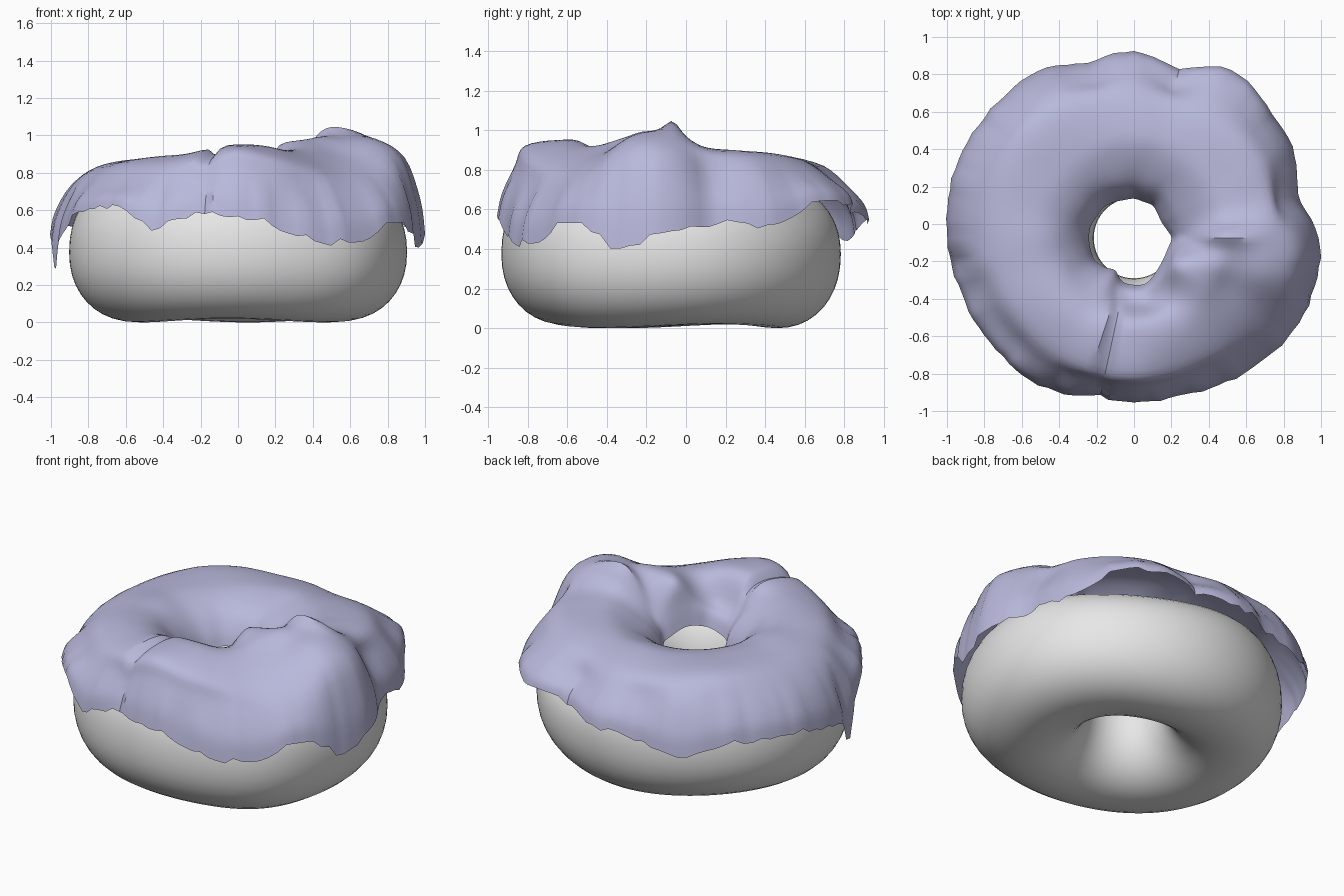
import bpy, bmesh, math, random

if "Cube" in bpy.data.objects:
    bpy.data.objects.remove(bpy.data.objects["Cube"])
random.seed(4)

CY = -0.075          # ring centre in y
N = 120              # steps around the ring


def material(name, rgb):
    m = bpy.data.materials.new(name)
    m.diffuse_color = (*rgb, 1)
    m.use_nodes = True
    m.node_tree.nodes["Principled BSDF"].inputs["Base Color"].default_value = m.diffuse_color
    return m


def catmull(a, b, c, d, t):
    return 0.5 * (2*b + (c-a)*t + (2*a-5*b+4*c-d)*t*t + (3*b-a-3*c+d)*t**3)


def around(table, deg):
    """Smooth periodic lookup in a table with one value every 15 degrees."""
    n = len(table)
    u = (deg % 360) / 360 * n
    i = int(u)
    return catmull(*[table[(i + k) % n] for k in (-1, 0, 1, 2)], u - i)


def along(points, sub):
    """Smooth open curve through (r, z) points."""
    p = [points[0]] + points + [points[-1]]
    out = []
    for i in range(1, len(p) - 2):
        for s in range(sub):
            out.append(tuple(catmull(p[i-1][k], p[i][k], p[i+1][k], p[i+2][k], s / sub)
                             for k in (0, 1)))
    return out + [points[-1]]


def bump(deg, at, width):
    d = (deg - at + 180) % 360 - 180
    return math.exp(-(d / width) ** 2)


def ring_object(name, profile, closed, mat, angle):
    """Sweep an angle-dependent (r, z) profile around the ring."""
    bm = bmesh.new()
    rows = []
    for i in range(N):
        deg = 360 * i / N
        a = math.radians(deg)
        rows.append([bm.verts.new((r*math.cos(a), CY + r*math.sin(a), z))
                     for r, z in profile(deg)])
    m = len(rows[0])
    for i in range(N):
        p, q = rows[i], rows[(i + 1) % N]
        for j in range(m if closed else m - 1):
            k = (j + 1) % m
            bm.faces.new((p[j], p[k], q[k], q[j]))
    bmesh.ops.recalc_face_normals(bm, faces=bm.faces)
    # outward / upward normals
    top = max(bm.faces, key=lambda f: f.calc_center_median().z)
    if top.normal.z < 0:
        bmesh.ops.reverse_faces(bm, faces=bm.faces)
    me = bpy.data.meshes.new(name)
    bm.to_mesh(me)
    bm.free()
    me.materials.append(mat)
    ob = bpy.data.objects.new(name, me)
    bpy.context.collection.objects.link(ob)
    bpy.ops.object.select_all(action='DESELECT')
    ob.select_set(True)
    bpy.context.view_layer.objects.active = ob
    bpy.ops.object.shade_smooth_by_angle(angle=math.radians(angle))
    return ob


# Dough: rounded ring, slightly lumpy, with a bulge at the front right
def dough_profile(deg):
    a = math.radians(deg)
    outer = 0.88 + 0.023 * math.cos(2*a) + 0.045 * bump(deg, 317, 22)
    inner = 0.215
    mid, half = (outer + inner) / 2, (outer - inner) / 2
    pts = []
    for j in range(40):
        t = 2 * math.pi * j / 40
        c, s = math.cos(t), math.sin(t)
        e = 2 / 2.15
        r = mid + half * math.copysign(abs(c) ** e, c)
        z = 0.375 + (0.4 if s > 0 else 0.365) * math.copysign(abs(s) ** e, s)
        if s > 0:
            z -= 0.09 * bump(deg, 60, 50) * s
        else:
            z += 0.01 * math.sin(3*a + 0.3) * -s
        pts.append((r, max(z, 0)))
    return pts


ring_object("dough_ring", dough_profile, True, material("plain dough", (0.8, 0.8, 0.8)), 60)

# Icing: draped sheet; one value every 15 degrees from +x towards +y
EDGE_R = [.99, .91, .98, 1.0, 1.04, .94, 1.0, .97, 1.03, 1.03, 1.03, 1.02,
          1.0, .975, .96, .945, .93, .88, .88, .88, .91, .95, .99, 1.0]
EDGE_Z = [.5, .53, .52, .62, .63, .59, .55, .5, .44, .52, .52, .5,
          .45, .5, .6, .62, .51, .57, .57, .51, .43, .45, .55, .4]
TOP_Z = [1.0, .92, .9, .89, .88, .87, .87, .86, .86, .86, .86, .86,
         .87, .87, .88, .89, .9, .93, .95, .94, .91, .9, .92, .98]
HOLE_R = [.2, .18, .17, .18, .2, .2, .21, .21, .22, .23, .23, .24,
          .24, .24, .24, .22, .2, .24, .25, .25, .22, .2, .19, .19]
SHOULDER = [.03, .03, .02, .02, .03, .05, .05, .04, .02, .01, .02, .03,
            .04, .04, .04, .05, .05, .05, .03, .06, .08, .09, .06, .01]
wobble = [random.uniform(-1, 1) for _ in range(N)]


def icing_profile(deg):
    R, zb, top = around(EDGE_R, deg), around(EDGE_Z, deg), around(TOP_Z, deg)
    h, sh = around(HOLE_R, deg), top - around(SHOULDER, deg)
    w = wobble[int(round(deg / 360 * N)) % N]
    zb += 0.02 * w - 0.2 * bump(deg, 188, 4)      # ragged hem, hanging tip
    crease = 0.045 * bump(deg, 257, 3)            # pinched fold at the front
    lip = bump(deg, 328, 26)                      # high inner rim, front right
    top += 0.04 * bump(deg, 1, 5) - crease
    sh -= crease
    R += 0.006 * w - 0.5 * crease
    zi = 0.61 + 0.08 * bump(deg, 312, 45)         # hem inside the hole
    rs = 0.74 + 0.06 * bump(deg, 130, 45) + 0.03 * bump(deg, 40, 25)
    return along([(h, zi), (h + 0.03, zi + 0.08 + 0.05 * lip),
                  (h + 0.10 - 0.02 * lip, 0.78 + 0.17 * lip),
                  (0.44, top - 0.02 + 0.07 * lip * (1 - bump(deg, 0, 15))),
                  (0.57, top), (rs, sh),
                  (max(rs + 0.05, R - 0.11), sh - 0.10),
                  (R - 0.025, 0.45 * (sh - 0.10) + 0.55 * zb), (R, zb)], 4)


ring_object("icing", icing_profile, False, material("lavender icing", (0.48, 0.48, 0.71)), 35)
